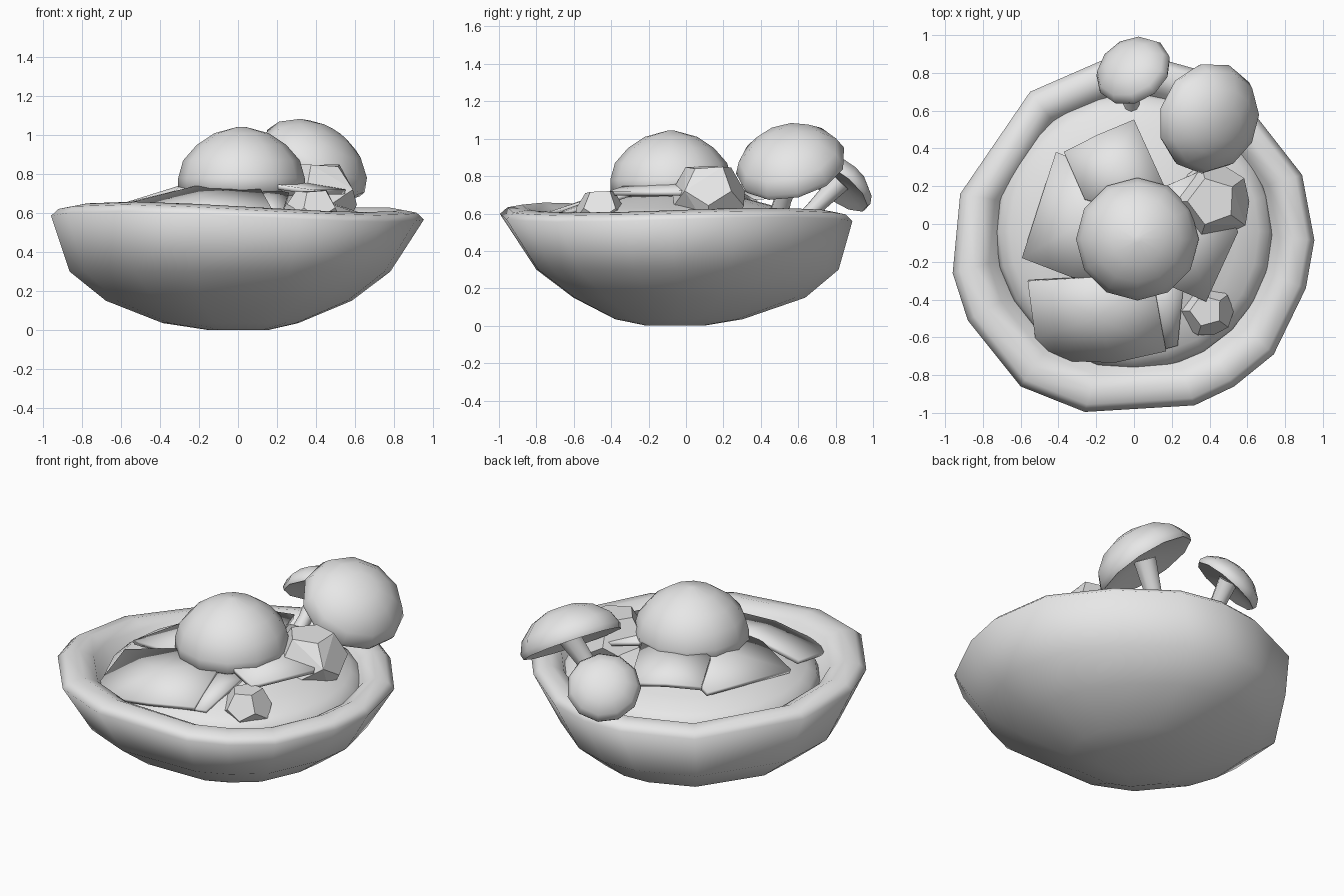
import bpy, bmesh, math, random
from mathutils import Vector

cube = bpy.data.objects.get("Cube")
if cube:
    bpy.data.objects.remove(cube, do_unlink=True)

clay = bpy.data.materials.new("light grey")
clay.use_nodes = True
clay.diffuse_color = (0.8, 0.8, 0.8, 1)
clay.node_tree.nodes["Principled BSDF"].inputs["Base Color"].default_value = clay.diffuse_color


def finish(name, bm, smooth=None):
    """Turn a bmesh into an object, with smooth shading below the given angle."""
    bmesh.ops.recalc_face_normals(bm, faces=bm.faces)
    mesh = bpy.data.meshes.new(name)
    bm.to_mesh(mesh)
    bm.free()
    mesh.materials.append(clay)
    obj = bpy.data.objects.new(name, mesh)
    bpy.context.collection.objects.link(obj)
    if smooth:
        bpy.ops.object.select_all(action='DESELECT')
        obj.select_set(True)
        bpy.context.view_layer.objects.active = obj
        bpy.ops.object.shade_smooth_by_angle(angle=math.radians(smooth))
    return obj


def loft(bm, rings):
    """Join rings of points with quads and close the ends."""
    loops = [[bm.verts.new(p) for p in ring] for ring in rings]
    n = len(loops[0])
    for a, b in zip(loops, loops[1:]):
        for i in range(n):
            j = (i + 1) % n
            bm.faces.new((a[i], a[j], b[j], b[i]))
    bm.faces.new(loops[0])
    bm.faces.new(loops[-1])


def circle(center, axis, radius, n):
    """Ring of points around an axis."""
    q = Vector(axis).normalized().to_track_quat('Z', 'Y')
    return [Vector(center) + q @ Vector((radius * math.cos(t), radius * math.sin(t), 0))
            for t in (math.tau * i / n for i in range(n))]


def turned(name, base, axis, profile, n, smooth):
    """Solid of revolution: profile holds (radius, height) along the axis."""
    up = Vector(axis).normalized()
    bm = bmesh.new()
    loft(bm, [circle(Vector(base) + up * h, up, r, n) for r, h in profile])
    return finish(name, bm, smooth)


# Bowl: uneven outline scaled through a wall profile (outside, rim, inside)
outline = [(0.08, 0.89), (-0.16, 0.87), (-0.55, 0.70), (-0.92, 0.16), (-0.96, -0.26),
           (-0.88, -0.51), (-0.60, -0.86), (-0.26, -0.995), (0.32, -0.96), (0.53, -0.86),
           (0.74, -0.69), (0.91, -0.34), (0.955, -0.085), (0.89, 0.26), (0.64, 0.58), (0.33, 0.82)]


def foot_ring(scale, dx, dy, z):
    """Lower ring: off centre and squeezed along one diagonal."""
    return [(x * scale - 0.04 * scale * (x + y) + dx, y * scale - 0.04 * scale * (x + y) + dy, z)
            for x, y in outline]


def rim_ring(scale, z):
    """Upper ring: the rim waves gently up and down."""
    return [(x * scale, y * scale, z - 0.015 * y + 0.05 * x * y) for x, y in outline]


bm = bmesh.new()
loft(bm, [foot_ring(0.17, 0, -0.05, 0), foot_ring(0.38, -0.04, -0.02, 0.035),
          foot_ring(0.69, -0.05, 0.05, 0.15), foot_ring(0.9, -0.045, 0.05, 0.3)]
     + [rim_ring(s, z) for s, z in [(1.0, 0.57), (0.96, 0.605), (0.88, 0.62), (0.8, 0.58),
                                    (0.75, 0.48), (0.55, 0.35)]])
finish("bowl", bm, 85)

# Filling: mound inside the bowl
turned("filling", (0, -0.04, 0), (0, 0, 1),
       [(0.6, 0.38), (0.72, 0.44), (0.735, 0.5), (0.715, 0.55), (0.66, 0.59), (0.55, 0.63),
        (0.4, 0.67), (0.2, 0.72)], 24, 50)


# Slices: thin slabs draped over the filling
def slice_slab(name, corners, top, fall):
    def drape(x, y):
        return Vector((x, y, top - fall * (x * x + y * y)))

    bm = bmesh.new()
    face = bm.faces.new([bm.verts.new(drape(x, y)) for x, y in corners])
    hub = bmesh.ops.poke(bm, faces=[face])["verts"][0]
    hub.co = drape(hub.co.x, hub.co.y)
    obj = finish(name, bm, 40)
    solid = obj.modifiers.new("thickness", 'SOLIDIFY')
    solid.thickness = 0.025
    solid.offset = 0


slice_slab("slice_left", [(-0.41, 0.38), (-0.15, 0.28), (0.05, 0.0), (-0.1, -0.32), (-0.33, -0.28),
                          (-0.59, -0.18)], 0.76, 0.32)
slice_slab("slice_back", [(-0.37, 0.38), (-0.19, 0.47), (0.0, 0.55), (0.16, 0.2), (0.0, 0.05),
                          (-0.26, 0.13)], 0.775, 0.32)
slice_slab("slice_front", [(-0.56, -0.3), (-0.2, -0.28), (0.1, -0.29), (0.17, -0.67), (-0.1, -0.73),
                           (-0.4, -0.72), (-0.52, -0.6)], 0.77, 0.32)
slice_slab("slice_front_edge", [(0.1, -0.25), (0.26, -0.33), (0.23, -0.64), (0.12, -0.67)], 0.75, 0.32)
slice_slab("slice_right", [(0.1, -0.29), (0.38, -0.41), (0.55, -0.04), (0.35, 0.28), (0.05, 0.15)], 0.77, 0.2)

# Egg: smooth dome in the middle
turned("egg", (0.018, -0.08, 0), (0, 0, 1),
       [(0.26, 0.67), (0.325, 0.72), (0.325, 0.78), (0.3, 0.87), (0.23, 0.95), (0.14, 1.01), (0.02, 1.043)], 12, 60)


# Mushrooms: domed cap with hollow underside on a tapering stem
def mushroom(name, center, axis, radius, height, foot, stem):
    cap = [(0.3, 0.18), (0.75, 0.02), (0.97, -0.06), (1.0, 0.1), (0.9, 0.45), (0.62, 0.82), (0.3, 1.0), (0.05, 1.02)]
    turned(name + "_cap", center, axis, [(r * radius, h * height) for r, h in cap], 11, 60)
    direction = Vector(center) - Vector(foot)
    length = direction.length
    turned(name + "_stem", foot, direction,
           [(stem, 0), (stem * 0.8, length * 0.5), (stem * 1.15, length * 1.08)], 8, 50)


mushroom("large_mushroom", (0.385, 0.565, 0.845), (0.52, -0.2, 0.82), 0.3, 0.2, (0.17, 0.47, 0.5), 0.06)
mushroom("small_mushroom", (0.0, 0.805, 0.75), (-0.33, 0.5, 0.67), 0.21, 0.12, (-0.02, 0.54, 0.48), 0.05)


# Chunks: uneven twelve-sided lumps, hulled from the face centres of a ball
def chunk(name, center, radius, seed):
    rng = random.Random(seed)
    ball = bmesh.new()
    bmesh.ops.create_icosphere(ball, subdivisions=1, radius=1)
    bm = bmesh.new()
    for face in ball.faces:
        corner = face.calc_center_median().normalized()
        bm.verts.new(Vector(center) + corner * radius * rng.uniform(0.94, 1.05))
    ball.free()
    bmesh.ops.convex_hull(bm, input=bm.verts)
    bmesh.ops.dissolve_limit(bm, angle_limit=math.radians(12), verts=bm.verts, edges=bm.edges)
    finish(name, bm)


chunk("large_chunk", (0.415, 0.12, 0.68), 0.21, 3)
chunk("small_chunk", (0.38, -0.46, 0.6), 0.145, 5)
